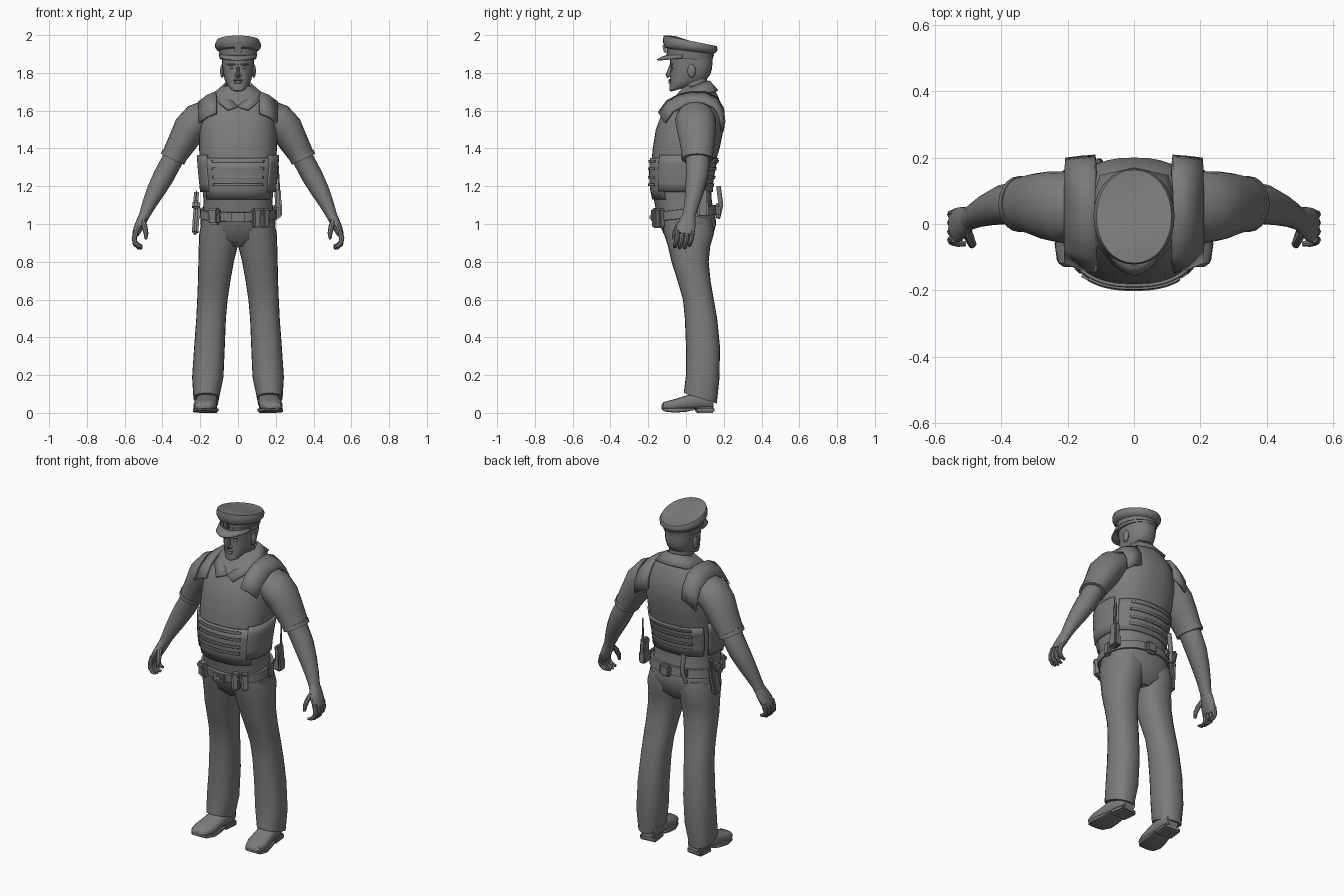
import bpy, bmesh, math
from mathutils import Vector, Matrix

GREY = bpy.data.materials.new("plain grey")
GREY.diffuse_color = (0.2, 0.2, 0.2, 1)


def finish(name, verts, faces, mirror=False, thick=0, angle=40):
    me = bpy.data.meshes.new(name)
    me.from_pydata([tuple(v) for v in verts], [], faces)
    bm = bmesh.new()
    bm.from_mesh(me)
    bmesh.ops.recalc_face_normals(bm, faces=bm.faces)
    bm.to_mesh(me)
    bm.free()
    me.materials.append(GREY)
    ob = bpy.data.objects.new(name, me)
    bpy.context.collection.objects.link(ob)
    if mirror:
        ob.modifiers.new("mirror", 'MIRROR').use_clip = False
    if thick:
        m = ob.modifiers.new("thickness", 'SOLIDIFY')
        m.thickness, m.offset = thick, 0
    bpy.ops.object.select_all(action='DESELECT')
    bpy.context.view_layer.objects.active = ob
    ob.select_set(True)
    bpy.ops.object.shade_smooth_by_angle(angle=math.radians(angle))
    return ob


def skin(name, rings, caps=True, **kw):
    n = len(rings[0])
    verts = [p for r in rings for p in r]
    faces = [(i*n + j, i*n + (j+1) % n, (i+1)*n + (j+1) % n, (i+1)*n + j)
             for i in range(len(rings)-1) for j in range(n)]
    if caps:
        faces += [tuple(range(n)), tuple(range(len(verts)-n, len(verts)))]
    return finish(name, verts, faces, **kw)


def power(c, p):
    return math.copysign(abs(c) ** (2/p), c)


def ring_point(row, a, p=2.3, grow=0):
    # row: z at front, z at back, centre x, half width, y front, y back; a = 0 faces front
    zf, zb, cx, w, yf, yb = row
    s, c = power(math.sin(a), p), power(math.cos(a), p)
    h = (yb-yf)/2
    return Vector((cx + (w+grow)*s, (yf+yb)/2 - (h+grow)*c, (zf+zb)/2 + (zf-zb)/2*c))


def stack(name, rows, n=28, p=2.3, **kw):
    return skin(name, [[ring_point(r, 2*math.pi*j/n, p) for j in range(n)] for r in rows], **kw)


def limb(name, pts, n=14, **kw):
    # pts: x, y, z, half thickness, half thickness along y
    rings = []
    for i, q in enumerate(pts):
        a, b = Vector(pts[max(i-1, 0)][:3]), Vector(pts[min(i+1, len(pts)-1)][:3])
        t = (b-a).normalized()
        u = Vector((0, 1, 0)).cross(t).normalized()
        v = t.cross(u)
        rings.append([Vector(q[:3]) + u*q[3]*math.cos(k*2*math.pi/n) + v*q[4]*math.sin(k*2*math.pi/n)
                      for k in range(n)])
    return skin(name, rings, **kw)


def sheet(name, lines, thick, **kw):
    n = len(lines[0])
    faces = [(i*n+j, i*n+j+1, (i+1)*n+j+1, (i+1)*n+j)
             for i in range(len(lines)-1) for j in range(n-1)]
    return finish(name, [p for l in lines for p in l], faces, thick=thick, **kw)


def box(name, loc, size, rot=(0, 0, 0), bevel=0.008, **kw):
    bm = bmesh.new()
    bmesh.ops.create_cube(bm, size=1)
    for v in bm.verts:
        v.co = Vector((v.co.x*size[0], v.co.y*size[1], v.co.z*size[2]))
    bmesh.ops.bevel(bm, geom=bm.edges[:], offset=bevel, segments=2, affect='EDGES')
    m = Matrix.Translation(loc) @ Matrix.Rotation(math.radians(rot[2]), 4, 'Z') \
        @ Matrix.Rotation(math.radians(rot[1]), 4, 'Y') @ Matrix.Rotation(math.radians(rot[0]), 4, 'X')
    verts = [m @ v.co for v in bm.verts]
    faces = [tuple(v.index for v in f.verts) for f in bm.faces]
    bm.free()
    return finish(name, verts, faces, **kw)


def ball(name, loc, size, **kw):
    rings = []
    for i in range(9):
        t = math.pi*(0.02 + 0.96*i/8)
        rings.append([Vector((loc[0] + size[0]*math.sin(t)*math.cos(k*math.pi/6),
                              loc[1] + size[1]*math.sin(t)*math.sin(k*math.pi/6),
                              loc[2] + size[2]*math.cos(t))) for k in range(12)])
    return skin(name, rings, **kw)


# Torso with vest
TORSO = [(z, z, 0, w, f, b) for z, w, f, b in (
    (1.05, .188, -.155, .15), (1.12, .182, -.168, .137), (1.2, .19, -.185, .132), (1.3, .2, -.186, .148),
    (1.4, .206, -.176, .178), (1.5, .205, -.16, .198), (1.58, .198, -.13, .2), (1.64, .175, -.088, .185),
    (1.69, .13, -.045, .163), (1.73, .08, -.01, .138))]
stack("vest_torso", TORSO, n=36, p=2.4)


def torso_at(z):
    for a, b in zip(TORSO, TORSO[1:]):
        if z <= b[0]:
            t = (z-a[0])/(b[0]-a[0])
            return [p + (q-p)*t for p, q in zip(a, b)]
    return TORSO[-1]


def vest_band(name, z0, z1, a0, a1, grow, thick, steps=20):
    zs = [z0 + (z1-z0)*i/4 for i in range(5)]
    angles = [math.radians(a0 + (a1-a0)*j/steps) for j in range(steps+1)]
    return sheet(name, [[ring_point(torso_at(z), a, 2.4, grow) for a in angles] for z in zs], thick)


vest_band("front_waist_panel", 1.13, 1.35, -58, 58, .004, .01)
vest_band("back_waist_panel", 1.17, 1.35, 122, 238, .004, .01)
for side, a in (("left", 80), ("right", -80)):
    vest_band(side + "_side_panel", 1.17, 1.365, a-32, a+32, .007, .014)
for i, z in enumerate((1.2, 1.24, 1.285, 1.325)):
    vest_band(f"front_webbing_{i}", z, z+.014, -36, 36, .012, .007)
    vest_band(f"back_webbing_{i}", z, z+.014, 145, 215, .012, .007)

# Shoulder straps of the vest
path = [(-.142, 1.575), (-.1, 1.635), (-.04, 1.668), (.03, 1.682), (.1, 1.682), (.16, 1.655), (.193, 1.6), (.2, 1.53)]
sheet("shoulder_strap", [[(x, y + dy*(1 if y < 0 else -.3), z - d)
                          for x, d, dy in ((.115, -.012, 0), (.16, .006, .012), (.205, .04, .03))]
                         for y, z in path], .018, mirror=True)

# Shirt collar
inner = [(0, .122, 1.755), (.055, .105, 1.752), (.077, .03, 1.722), (.052, -.045, 1.67), (.002, -.105, 1.62)]
outer = [(0, .166, 1.705), (.1, .145, 1.7), (.132, .045, 1.683), (.112, -.06, 1.65), (.055, -.13, 1.605)]
sheet("shirt_collar", [inner, outer], .012, mirror=True, angle=30)

# Trousers
stack("hips", [(z, z, 0, w, f, b) for z, w, f, b in (
    (.88, .06, -.06, .1), (.92, .17, -.105, .138), (1.0, .2, -.142, .16), (1.05, .193, -.155, .155),
    (1.1, .18, -.15, .137))], p=2.3)
stack("trouser_leg", [(zf, zb, (a+b)/2, (b-a)/2, f, k) for zf, zb, a, b, f, k in (
    (.105, .05, .1, .236, -.012, .163), (.2, .18, .077, .243, 0, .177), (.35, .35, .07, .232, 0, .18),
    (.5, .5, .064, .221, -.006, .165), (.6, .6, .055, .216, -.016, .147), (.7, .7, .04, .212, -.045, .13),
    (.8, .8, .022, .21, -.077, .12), (.88, .88, .002, .208, -.095, .128), (.95, .95, -.01, .205, -.118, .148),
    (1.02, 1.02, -.01, .19, -.13, .14))], n=24, mirror=True)


# Shoes, turned slightly outward
def shoe_ring(y, w, z0, z1, p=2.6):
    r = []
    for k in range(16):
        a = k*math.pi/8
        r.append(Vector((.168 - y*.1 + w*power(math.cos(a), p), y,
                         (z0+z1)/2 + (z1-z0)/2*power(math.sin(a), p))))
    return r


skin("shoe", [shoe_ring(*r) for r in ((-.13, .03, .022, .042), (-.118, .048, .014, .058), (-.07, .062, .01, .07),
              (-.01, .06, .012, .088), (.05, .055, .018, .11), (.11, .054, .018, .115), (.146, .038, .02, .1))],
     mirror=True)
skin("sole", [shoe_ring(y, w, z, .026, 5) for y, w, z in ((-.128, .034, .016), (-.11, .053, .007), (-.06, .065, .001),
              (0, .06, .006), (.045, .054, .016))], mirror=True)
box("shoe_heel", (.158, .1, .016), (.104, .095, .032), (0, 0, 6), mirror=True)

# Arms: short sleeve, bare forearm, hand
limb("sleeve", [(.15, .05, 1.585, .075, .09), (.21, .05, 1.555, .088, .108), (.255, .055, 1.505, .088, .104),
                (.3, .06, 1.425, .076, .092), (.338, .06, 1.36, .066, .082), (.346, .06, 1.343, .065, .081)],
     n=20, mirror=True)
limb("sleeve_hem", [(.337, .06, 1.364, .069, .084), (.347, .06, 1.343, .068, .084)], n=20, mirror=True)
limb("forearm", [(.32, .06, 1.39, .057, .065), (.36, .062, 1.315, .056, .064), (.395, .058, 1.25, .056, .06),
                 (.435, .045, 1.175, .049, .05), (.47, .03, 1.105, .038, .04), (.492, .018, 1.055, .03, .035),
                 (.502, .014, 1.03, .027, .036)], mirror=True)
limb("palm", [(.495, .017, 1.05, .027, .034), (.513, .008, 1.01, .027, .045), (.53, -.002, .975, .024, .052),
              (.542, -.007, .945, .018, .05)], mirror=True)
for i, y in enumerate((.033, .007, -.019, -.044)):
    e = (.012, 0, 0, .006)[i]
    limb(f"finger_{i}", [(.538, y, .965, .014, .014), (.549, y-.004, .925, .014, .013),
                         (.545, y-.01, .893+e, .012, .012), (.527, y-.014, .876+e, .011, .011),
                         (.507, y-.016, .872+e, .007, .007)], n=8, mirror=True)
limb("thumb", [(.508, -.015, 1.02, .017, .018), (.494, -.044, .985, .015, .015), (.487, -.06, .95, .013, .013),
               (.488, -.066, .92, .007, .008)], n=8, mirror=True)

# Neck and head
stack("neck", [(z, z, 0, w, f, b) for z, w, f, b in (
    (1.6, .08, -.05, .13), (1.68, .06, -.027, .118), (1.77, .063, -.02, .112))], n=20)
stack("head", [(zf, zb, 0, w, f, b) for zf, zb, w, f, b in (
    (1.7, 1.715, .022, -.08, -.03), (1.707, 1.725, .04, -.088, .01), (1.73, 1.745, .058, -.088, .07),
    (1.76, 1.765, .07, -.083, .108), (1.79, 1.79, .076, -.084, .128), (1.82, 1.82, .081, -.08, .137),
    (1.85, 1.85, .084, -.085, .14), (1.9, 1.9, .085, -.085, .138))], n=24)
ball("ear", (.083, .03, 1.81), (.012, .022, .036), mirror=True)
limb("nose", [(0, -.078, 1.842, .006, .008), (0, -.088, 1.812, .008, .01), (0, -.093, 1.792, .011, .015),
              (0, -.086, 1.78, .008, .016)], n=8)
ball("nostril", (.011, -.085, 1.786), (.009, .01, .008), mirror=True)
ball("upper_lip", (0, -.085, 1.762), (.026, .009, .006))
ball("lower_lip", (0, -.085, 1.75), (.022, .009, .007))
ball("eyebrow", (.032, -.077, 1.845), (.024, .009, .006), mirror=True)
ball("eye", (.032, -.071, 1.826), (.014, .01, .007), mirror=True)

# Peaked cap
stack("cap", [(1.875, 1.87, 0, .095, -.096, .141), (1.93, 1.9, 0, .1, -.102, .145), (1.937, 1.905, 0, .112, -.113, .156),
              (1.955, 1.915, 0, .121, -.12, .165), (1.975, 1.93, 0, .122, -.122, .167), (1.998, 1.942, 0, .113, -.118, .163),
              (1.996, 1.944, 0, .06, -.06, .1)], n=32, p=2.05, angle=35)
stack("cap_band", [(1.893, 1.883, 0, .1, -.103, .146), (1.908, 1.895, 0, .102, -.104, .148)], n=32, p=2.05)
arc = [math.radians(-75 + 10*i) for i in range(16)]
sheet("cap_visor", [[(r*math.sin(a), .022 - d*math.cos(a), z + .012*(1-math.cos(a)))
                     for a in arc] for r, d, z in ((.092, .115, 1.893), (.099, .15, 1.882), (.098, .175, 1.868))], .008)
box("cap_badge", (0, -.113, 1.928), (.036, .016, .048), (12, 0, 0), .006)

# Duty belt, lower at the front
skin("belt", [[ring_point(r, j*math.pi/18, 2.3) for j in range(36)] for r in (
    (1.012, 1.05, 0, .197, -.158, .158), (1.014, 1.05, 0, .203, -.167, .165), (1.06, 1.1, 0, .2, -.173, .16),
    (1.062, 1.1, 0, .19, -.163, .15))])
box("belt_buckle", (0, -.176, 1.036), (.07, .018, .052), bevel=.005)
box("buckle_plate", (0, -.186, 1.036), (.04, .012, .026), bevel=.004)

# Belt equipment
box("round_pouch", (-.125, -.145, 1.04), (.066, .045, .09), (0, 0, -28), .014)
box("round_pouch_flap", (-.128, -.149, 1.065), (.07, .048, .04), (0, 0, -28), .012)
for i, (x, y, r) in enumerate(((.097, -.157, 20), (.143, -.135, 35))):
    box(f"magazine_pouch_{i}", (x, y, 1.03), (.042, .04, .1), (0, 0, r))
    box(f"magazine_flap_{i}", (x, y-.003, 1.065), (.046, .043, .036), (0, 0, r))
box("holster", (-.222, .045, 1.03), (.034, .06, .17), (-8, 4, 0), .01)
box("holstered_grip", (-.222, .068, 1.135), (.026, .04, .085), (-22, 4, 0), .01)
box("holster_guard", (-.222, .035, 1.1), (.04, .064, .045), (-8, 4, 0), .01)
box("radio", (.213, .09, 1.11), (.034, .052, .15), (0, -3, 0))
box("radio_holder", (.211, .09, 1.075), (.044, .06, .07), (0, -3, 0))
limb("radio_antenna", [(.216, .1, 1.18, .007, .007), (.213, .105, 1.31, .003, .003)], n=8)
box("side_pouch", (.2, .02, 1.06), (.032, .05, .08), bevel=.01)
box("back_pouch", (.02, .165, 1.07), (.07, .036, .07), bevel=.012)
limb("baton", [(-.105, .172, 1.2, .013, .013), (-.105, .185, 1.1, .013, .013), (-.12, .17, 1.03, .011, .011)], n=10)
box("baton_holder", (-.107, .168, 1.085), (.036, .036, .045))
